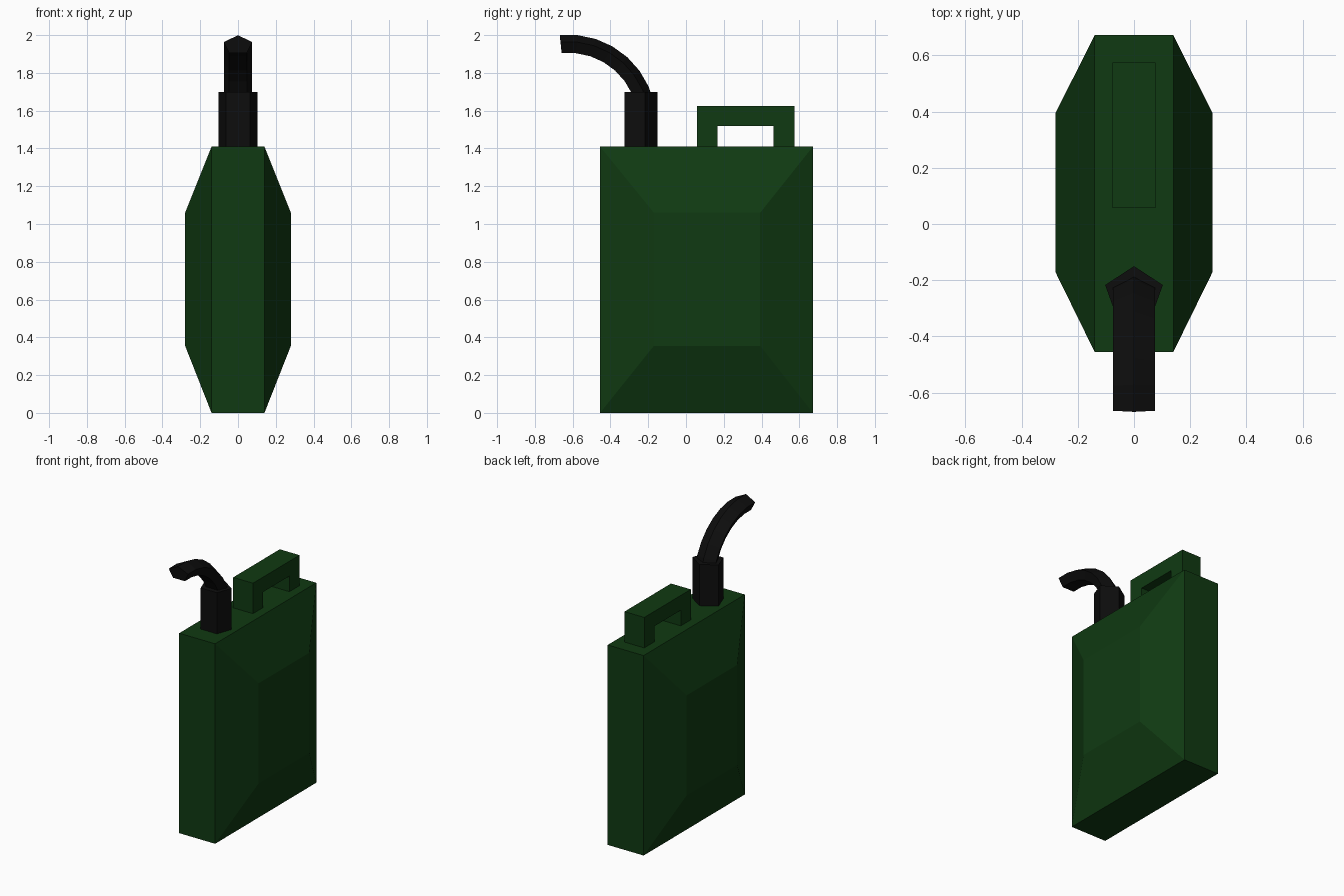
import bpy, bmesh
from math import sin, cos, radians

cube = bpy.data.objects.get("Cube")
if cube:
    bpy.data.objects.remove(cube, do_unlink=True)


def material(name, rgb):
    mat = bpy.data.materials.new(name)
    mat.use_nodes = True
    mat.diffuse_color = (*rgb, 1)
    mat.node_tree.nodes["Principled BSDF"].inputs["Base Color"].default_value = (*rgb, 1)
    return mat


GREEN = material("dark green", (0.005, 0.042, 0.006))
BLACK = material("black rubber", (0.004, 0.004, 0.004))


def loft(name, rings, mat):
    """Skin a row of equal-sized closed rings and cap both ends."""
    bm = bmesh.new()
    rows = [[bm.verts.new(p) for p in ring] for ring in rings]
    n = len(rows[0])
    for a, b in zip(rows, rows[1:]):
        for i in range(n):
            j = (i + 1) % n
            bm.faces.new((a[i], a[j], b[j], b[i]))
    bm.faces.new(rows[0][::-1])
    bm.faces.new(rows[-1])
    bmesh.ops.recalc_face_normals(bm, faces=bm.faces)
    mesh = bpy.data.meshes.new(name)
    bm.to_mesh(mesh)
    bm.free()
    mesh.materials.append(mat)
    obj = bpy.data.objects.new(name, mesh)
    bpy.context.collection.objects.link(obj)
    return obj


def side_rect(x, y0, y1, z0, z1):
    return [(x, y0, z0), (x, y1, z0), (x, y1, z1), (x, y0, z1)]


def pentagon(rx, ry):
    angles = [radians(90 + 72 * i) for i in range(5)]
    return [(rx * cos(a), ry * sin(a)) for a in angles]


# Can body: slab with a bevelled raised panel on each side
outer = (-0.455, 0.672, 0, 1.41)
panel = (-0.17, 0.393, 0.355, 1.06)
loft("can_body", [side_rect(-0.28, *panel), side_rect(-0.14, *outer),
                  side_rect(0.14, *outer), side_rect(0.28, *panel)], GREEN)

# Carrying handle: an arch profile extruded across the width
arch = [(0.057, 1.41), (0.057, 1.625), (0.575, 1.625), (0.575, 1.41),
        (0.463, 1.41), (0.463, 1.52), (0.168, 1.52), (0.168, 1.41)]
loft("handle", [[(x, y, z) for y, z in arch] for x in (-0.077, 0.077)], GREEN)

# Spout collar: five-sided post
loft("spout_collar", [[(x, y - 0.247, z) for x, y in pentagon(0.108, 0.097)]
                      for z in (1.41, 1.7)], BLACK)

# Curved spout: five-sided tube swept along an arc towards the front
rings = []
for step in range(8):
    a = radians(12 + 12 * step)
    rings.append([(x, -0.62 + (0.409 + r) * cos(a), 1.54 + (0.409 + r) * sin(a))
                  for x, r in pentagon(0.079, 0.053)])
loft("spout", rings, BLACK)
